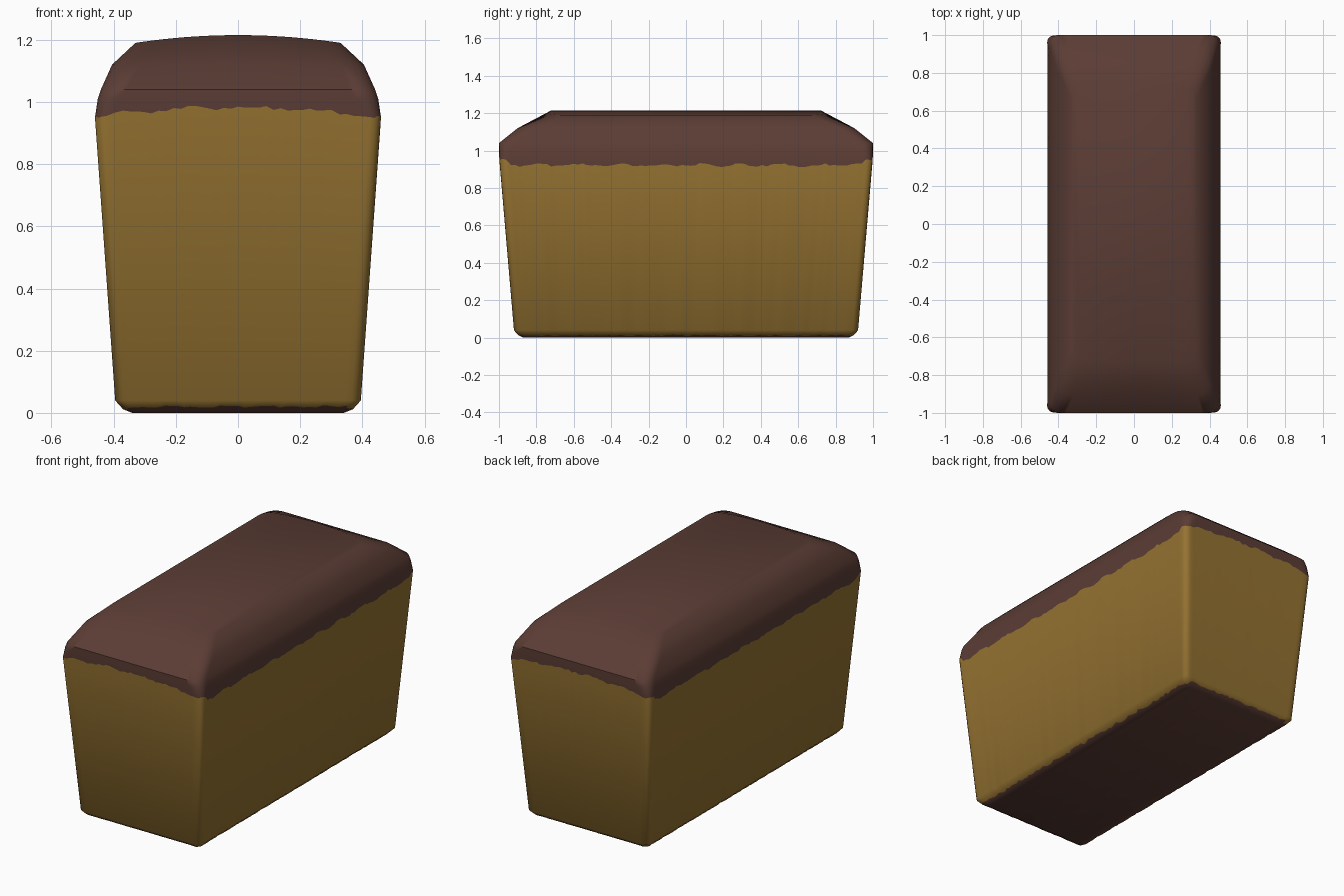
import bpy, bmesh, math, random
from mathutils import Vector

random.seed(4)
cube = bpy.data.objects.get("Cube")
if cube:
    bpy.data.objects.remove(cube)


def make_material(name, rgb):
    mat = bpy.data.materials.new(name)
    mat.use_nodes = True
    mat.diffuse_color = (*rgb, 1)
    mat.node_tree.nodes["Principled BSDF"].inputs["Base Color"].default_value = (*rgb, 1)
    return mat


golden = make_material("golden_side", (0.30, 0.17, 0.031))
brown = make_material("brown_crust", (0.105, 0.046, 0.035))

# Loaf profile: height, half width, half length, corner radius
PROFILE = [
    (0.0, 0.34, 0.87, 0.03),
    (0.012, 0.37, 0.897, 0.03),
    (0.04, 0.395, 0.92, 0.03),
    (0.95, 0.46, 0.998, 0.035),
    (1.01, 0.451, 1.0, 0.05),
    (1.04, 0.441, 1.0, 0.06),
    (1.12, 0.405, 0.9, 0.07),
    (1.19, 0.33, 0.72, 0.05),
]
ENDS, SIDES, ARC = 36, 80, 4      # segments per end, per long side, per corner
HALF = ENDS + SIDES + 2 * ARC
COUNT = 2 * HALF
CROWN = 0.025


def section(z):
    """Half width, half length and corner radius at a height."""
    for low, high in zip(PROFILE, PROFILE[1:]):
        if z <= high[0]:
            t = (z - low[0]) / (high[0] - low[0])
            return [a + (b - a) * t for a, b in zip(low[1:], high[1:])]
    return PROFILE[-1][1:]


def ring_point(i, z):
    """Point i of a rounded rectangle, counted from the front left corner."""
    hx, hy, r = section(z)
    sign = 1 if i < HALF else -1
    k = i % HALF
    cx, cy = hx - r, hy - r
    if k <= ENDS:
        x, y = cx * (2 * k / ENDS - 1), -hy
    elif k < ENDS + ARC:
        a = math.pi / 2 * (k - ENDS) / ARC
        x, y = cx + r * math.sin(a), -cy - r * math.cos(a)
    elif k <= ENDS + ARC + SIDES:
        x, y = hx, cy * (2 * (k - ENDS - ARC) / SIDES - 1)
    else:
        a = math.pi / 2 * (k - ENDS - ARC - SIDES) / ARC
        x, y = cx + r * math.cos(a), cy + r * math.sin(a)
    return Vector((x * sign, y * sign, z))


def crust_line(i):
    """Ragged lower edge of the top crust, higher on the ends."""
    k = i % HALF
    wave = 0.005 * math.sin(i * 0.7) + random.uniform(-0.006, 0.006)
    if k <= ENDS:
        return 0.957 + 0.026 * math.sin(math.pi * k / ENDS) + wave
    if ENDS + ARC < k < ENDS + ARC + SIDES:
        return 0.922 + wave
    return 0.95 + wave * 0.5


def base_line(i):
    """Ragged upper edge of the bottom crust."""
    on_end = i % HALF <= ENDS
    return (0.02 if on_end else 0.012) + random.uniform(-0.004, 0.004)


bm = bmesh.new()
levels = [lambda i: 0.0, base_line, lambda i: 0.04, crust_line]
levels += [lambda i, z=row[0]: z for row in PROFILE[4:]]
rings = [[bm.verts.new(ring_point(i, level(i))) for i in range(COUNT)] for level in levels]

# Gentle arch across the top
top = rings[-1]
for v in top:
    v.co.z += CROWN * (1 - (v.co.x / PROFILE[-1][1]) ** 2)

# Walls: golden between the two ragged lines, brown elsewhere
for row, (low, high) in enumerate(zip(rings, rings[1:])):
    for i in range(COUNT):
        j = (i + 1) % COUNT
        face = bm.faces.new((low[i], low[j], high[j], high[i]))
        face.material_index = 0 if row in (1, 2) else 1


def cap(ring, flip):
    """Close a ring with strips running the length of the loaf."""
    polys = [[ring[i], ring[i + 1], ring[HALF + ENDS - i - 1], ring[HALF + ENDS - i]]
             for i in range(ENDS)]
    polys.append(ring[ENDS:HALF + 1])
    polys.append(ring[HALF + ENDS:] + ring[:1])
    for poly in polys:
        bm.faces.new(poly[::-1] if flip else poly).material_index = 1


cap(rings[0], True)
cap(top, False)

mesh = bpy.data.meshes.new("bread_loaf")
bm.to_mesh(mesh)
bm.free()
mesh.materials.append(golden)
mesh.materials.append(brown)
loaf = bpy.data.objects.new("bread_loaf", mesh)
bpy.context.collection.objects.link(loaf)

# Soft shading over the rounded edges
bpy.ops.object.select_all(action='DESELECT')
loaf.select_set(True)
bpy.context.view_layer.objects.active = loaf
bpy.ops.object.shade_smooth_by_angle(angle=math.radians(50))
